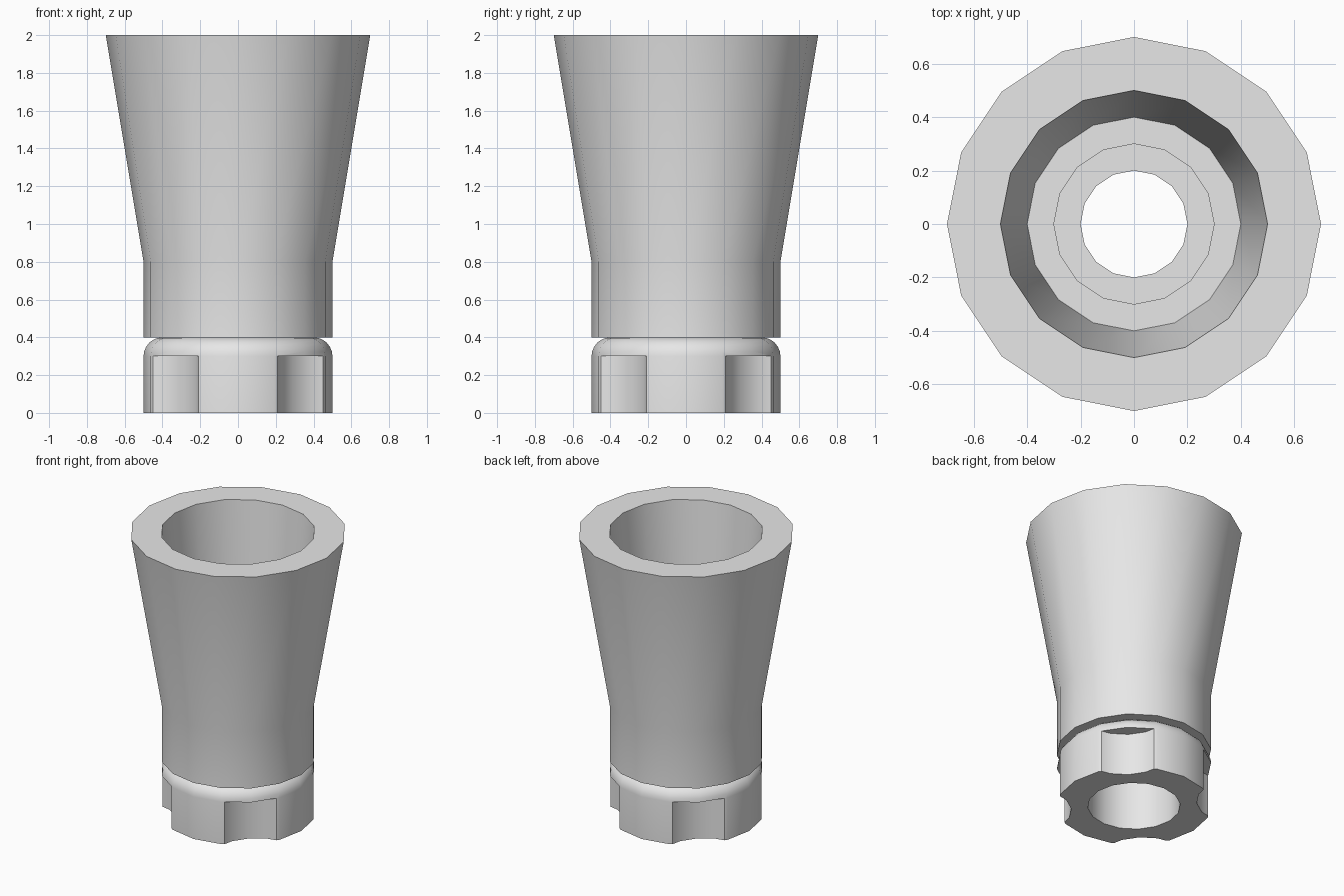
import bpy, bmesh
from math import sin, cos, pi, radians

SIDES = 16

start_cube = bpy.data.objects.get("Cube")
if start_cube:
    bpy.data.objects.remove(start_cube, do_unlink=True)

grey = bpy.data.materials.new("plain_grey")
grey.use_nodes = True
grey.diffuse_color = (0.8, 0.8, 0.8, 1)
grey.node_tree.nodes["Principled BSDF"].inputs["Base Color"].default_value = (0.8, 0.8, 0.8, 1)


def lathe(name, profile):
    """Turn a closed (radius, height) profile around the z axis."""
    bm = bmesh.new()
    rings = [[bm.verts.new((r * cos(2 * pi * i / SIDES), r * sin(2 * pi * i / SIDES), z))
              for i in range(SIDES)] for r, z in profile]
    for a, b in zip(rings, rings[1:] + rings[:1]):
        for i in range(SIDES):
            j = (i + 1) % SIDES
            bm.faces.new((a[i], a[j], b[j], b[i]))
    bmesh.ops.recalc_face_normals(bm, faces=bm.faces)
    mesh = bpy.data.meshes.new(name)
    bm.to_mesh(mesh)
    bm.free()
    mesh.materials.append(grey)
    obj = bpy.data.objects.new(name, mesh)
    bpy.context.collection.objects.link(obj)
    return obj


def activate(obj):
    bpy.ops.object.select_all(action='DESELECT')
    obj.select_set(True)
    bpy.context.view_layer.objects.active = obj


# Flared sleeve with a tapered mouth and a stepped bore
sleeve = lathe("flared_sleeve", [
    (0.5, 0.4), (0.5, 0.8), (0.7, 2.0), (0.5, 2.0),
    (0.4, 0.8), (0.3, 0.8), (0.3, 0.6), (0.2, 0.6), (0.2, 0.4)])

# Locking nut with a rounded shoulder
STEPS = 6
shoulder = [(0.4 + 0.1 * cos(pi / 2 * k / STEPS), 0.3 + 0.1 * sin(pi / 2 * k / STEPS))
            for k in range(STEPS + 1)]
nut = lathe("locking_nut", [(0.3, 0), (0.5, 0)] + shoulder + [(0.3, 0.4)])

# Four rounded wrench notches
for sx in (-1, 1):
    for sy in (-1, 1):
        bpy.ops.mesh.primitive_cylinder_add(vertices=SIDES, radius=0.3, depth=0.6,
                                            location=(0.5 * sx, 0.5 * sy, 0))
        cutter = bpy.context.object
        cutter.name = "notch_cutter"
        cutter.hide_render = True
        cutter.data.materials.append(grey)
        cut = nut.modifiers.new("notch", 'BOOLEAN')
        cut.operation = 'DIFFERENCE'
        cut.solver = 'EXACT'
        cut.object = cutter
        activate(nut)
        bpy.ops.object.modifier_apply(modifier=cut.name)
        bpy.data.objects.remove(cutter, do_unlink=True)

# Smooth curved walls, crisp rims
for part in (sleeve, nut):
    activate(part)
    bpy.ops.object.shade_smooth_by_angle(angle=radians(30))
